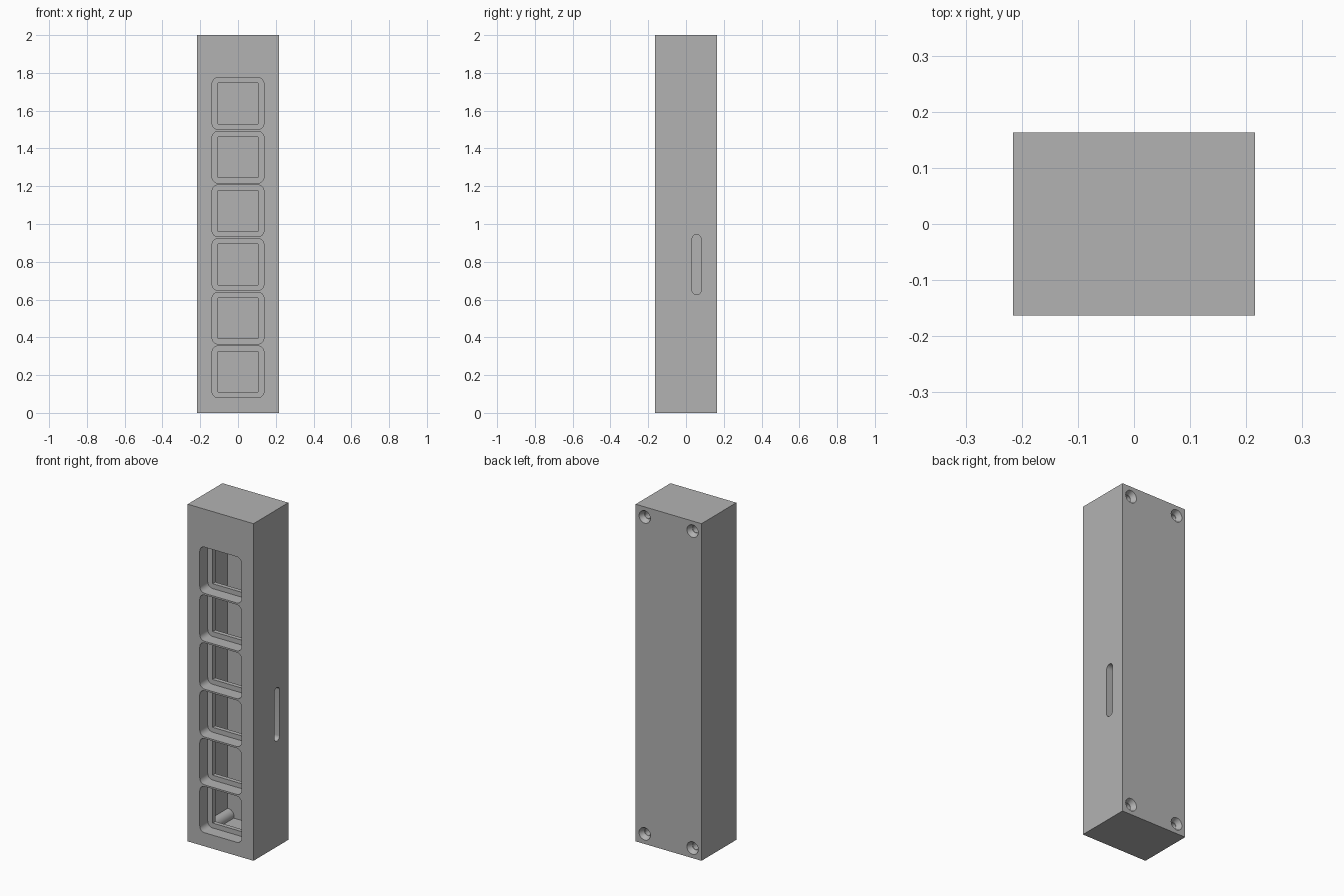
import bpy, bmesh, math
from mathutils import Matrix, Vector

if "Cube" in bpy.data.objects:
    bpy.data.objects.remove(bpy.data.objects["Cube"])

W, D = 0.216, 0.163          # half width, half depth
H = 2.0
PANEL = 0.10                 # front panel thickness
BACK_IN = D - 0.03           # inner face of the back wall
WINDOWS = [0.2175 + 0.284 * i for i in range(6)]
SCREWS = [(sx * (W - 0.059), z) for sx in (-1, 1) for z in (0.06, H - 0.06)]


def make_object(name, bm):
    bmesh.ops.recalc_face_normals(bm, faces=bm.faces)
    mesh = bpy.data.meshes.new(name)
    bm.to_mesh(mesh)
    bm.free()
    ob = bpy.data.objects.new(name, mesh)
    bpy.context.collection.objects.link(ob)
    return ob


def add_box(bm, x0, x1, y0, y1, z0, z1):
    m = Matrix.Translation(((x0 + x1) / 2, (y0 + y1) / 2, (z0 + z1) / 2))
    bmesh.ops.create_cube(bm, size=1, matrix=m @ Matrix.Diagonal((x1 - x0, y1 - y0, z1 - z0, 1)))


def rounded(w, h, r, seg=8):
    """Rounded rectangle outline, half sizes w and h."""
    pts = []
    for k, (sx, sy) in enumerate(((1, 1), (-1, 1), (-1, -1), (1, -1))):
        for i in range(seg + 1):
            a = math.pi / 2 * (k + i / seg)
            pts.append((sx * (w - r) + r * math.cos(a), sy * (h - r) + r * math.sin(a)))
    return pts


def add_prism(bm, points, offset):
    f = bm.faces.new([bm.verts.new(p) for p in points])
    ext = bmesh.ops.extrude_face_region(bm, geom=[f])
    verts = [v for v in ext["geom"] if isinstance(v, bmesh.types.BMVert)]
    bmesh.ops.translate(bm, verts=verts, vec=Vector(offset))


def add_cone_y(bm, x, z, y0, y1, r0, r1):
    """Cylinder or cone along y, radius r0 at y0 and r1 at y1."""
    m = Matrix.Translation((x, (y0 + y1) / 2, z)) @ Matrix.Rotation(-math.pi / 2, 4, 'X')
    bmesh.ops.create_cone(bm, cap_ends=True, segments=32, radius1=r0, radius2=r1,
                          depth=y1 - y0, matrix=m)


def cut(target, bm):
    cutter = make_object("cutter", bm)
    cutter.hide_render = True
    mod = target.modifiers.new("cut", 'BOOLEAN')
    mod.operation, mod.solver, mod.object = 'DIFFERENCE', 'EXACT', cutter
    bpy.context.view_layer.objects.active = target
    bpy.ops.object.modifier_apply(modifier=mod.name)
    bpy.data.objects.remove(cutter)


# outer housing
bm = bmesh.new()
add_box(bm, -W, W, -D, D, 0, H)
housing = make_object("housing", bm)

# inner cavity, leaving round screw bosses in the corners
bm = bmesh.new()
add_box(bm, -W + 0.055, W - 0.055, -D + PANEL, BACK_IN, 0.05, H - 0.05)
cavity = make_object("cavity", bm)
bm = bmesh.new()
for x, z in SCREWS:
    add_cone_y(bm, x, z, -D, D, 0.038, 0.038)
cut(cavity, bm)
bm = bmesh.new()
bm.from_mesh(cavity.data)
bpy.data.objects.remove(cavity)
cut(housing, bm)

# rounded window recesses on the front
bm = bmesh.new()
for zc in WINDOWS:
    outline = [(x, -D - 0.05, zc + z) for x, z in rounded(0.137, 0.137, 0.032)]
    add_prism(bm, outline, (0, 0.05 + 0.075, 0))
cut(housing, bm)

# square window openings into the cavity
bm = bmesh.new()
for zc in WINDOWS:
    add_box(bm, -0.105, 0.105, -D - 0.05, -D + PANEL + 0.02, zc - 0.108, zc + 0.108)
cut(housing, bm)

# slot in the right wall
bm = bmesh.new()
add_prism(bm, [(W - 0.08, 0.056 + y, 0.785 + z) for y, z in rounded(0.024, 0.159, 0.0239)],
          (0.12, 0, 0))
cut(housing, bm)

# screw shafts, then countersinks on the back
bm = bmesh.new()
for x, z in SCREWS:
    add_cone_y(bm, x, z, -0.02, D + 0.02, 0.02, 0.02)
cut(housing, bm)
bm = bmesh.new()
for x, z in SCREWS:
    add_cone_y(bm, x, z, D - 0.03, D + 0.01, 0.022, 0.042)
cut(housing, bm)

# single grey plastic, smooth only on the round parts
grey = bpy.data.materials.new("grey plastic")
grey.diffuse_color = (0.45, 0.45, 0.45, 1)
grey.use_nodes = True
grey.node_tree.nodes["Principled BSDF"].inputs["Base Color"].default_value = grey.diffuse_color
housing.data.materials.clear()
housing.data.materials.append(grey)
for p in housing.data.polygons:
    p.material_index = 0
bpy.ops.object.select_all(action='DESELECT')
housing.select_set(True)
bpy.context.view_layer.objects.active = housing
bpy.ops.object.shade_smooth_by_angle(angle=math.radians(25))
